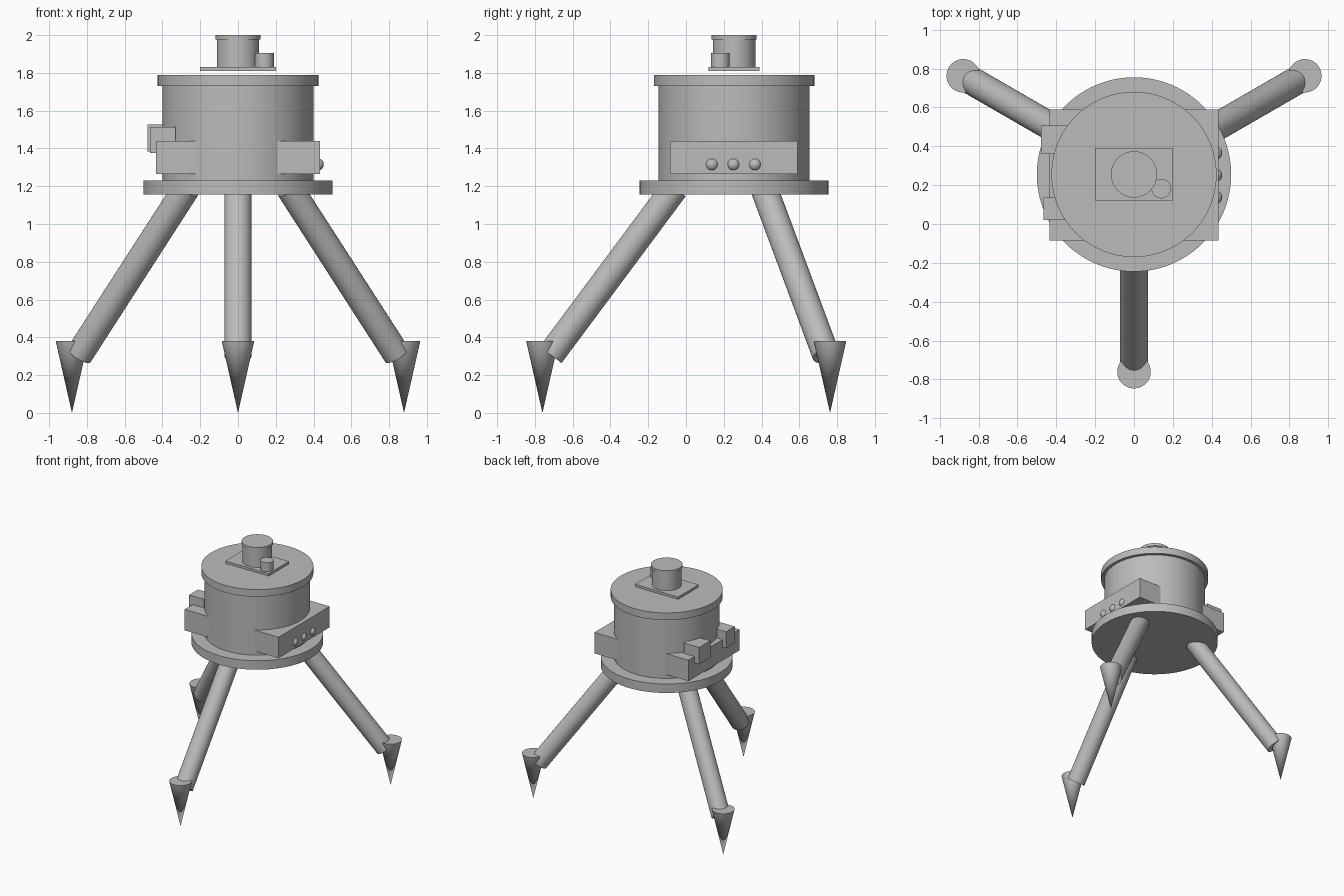
import bpy, math
from mathutils import Vector

if "Cube" in bpy.data.objects:
    bpy.data.objects.remove(bpy.data.objects["Cube"], do_unlink=True)

CY = 0.255  # body axis position along y

grey = bpy.data.materials.new("plain grey")
grey.use_nodes = True
grey.diffuse_color = (0.5, 0.5, 0.5, 1)
grey.node_tree.nodes["Principled BSDF"].inputs["Base Color"].default_value = (0.5, 0.5, 0.5, 1)


def finish(name, smooth=True):
    ob = bpy.context.object
    ob.name = name
    ob.data.materials.append(grey)
    if smooth:
        bpy.ops.object.shade_smooth_by_angle(angle=math.radians(35))
    return ob


def disc(name, x, y, r, z0, z1, sides=96):
    bpy.ops.mesh.primitive_cylinder_add(vertices=sides, radius=r, depth=z1 - z0,
                                        location=(x, y, (z0 + z1) / 2))
    return finish(name)


def box(name, lo, hi):
    lo, hi = Vector(lo), Vector(hi)
    bpy.ops.mesh.primitive_cube_add(size=1, location=(lo + hi) / 2)
    bpy.context.object.scale = hi - lo
    bpy.ops.object.transform_apply(location=False, rotation=False, scale=True)
    return finish(name, smooth=False)


def rod(name, a, b, r):
    axis = b - a
    bpy.ops.mesh.primitive_cylinder_add(vertices=48, radius=r, depth=axis.length,
                                        location=(a + b) / 2,
                                        rotation=axis.to_track_quat('Z', 'Y').to_euler())
    return finish(name)


# Drum body
disc("base_plate", 0, CY, 0.5, 1.155, 1.23)
disc("drum", 0, CY, 0.4, 1.23, 1.73)
disc("lid", 0, CY, 0.425, 1.73, 1.79)

# Instrument on top
box("top_plate", (-0.2, 0.12, 1.81), (0.2, 0.39, 1.83))
disc("turret", 0, CY, 0.112, 1.83, 1.976)
disc("turret_cap", 0, CY, 0.119, 1.976, 2.0)
disc("small_knob", 0.14, 0.182, 0.05, 1.83, 1.905, 48)

# Side boxes
box("left_side_box", (0.2, -0.085, 1.265), (0.435, 0.59, 1.44))
box("right_side_box", (-0.435, -0.085, 1.265), (-0.2, 0.59, 1.44))

# Blocks on the right box
box("rear_block", (-0.478, 0.36, 1.385), (-0.335, 0.508, 1.527))
box("front_block", (-0.466, 0.02, 1.375), (-0.33, 0.137, 1.513))

# Row of round buttons on the left box
for i in range(3):
    bpy.ops.mesh.primitive_uv_sphere_add(segments=32, ring_count=16, radius=0.034,
                                         location=(0.42, 0.137 + 0.114 * i, 1.315))
    finish(f"button_{i + 1}")

# Three legs with pointed feet
for label, angle in (("front", -90), ("back_left", 30), ("back_right", 150)):
    a = math.radians(angle)

    def at(radius, z):
        return Vector((radius * math.cos(a), CY + radius * math.sin(a), z))

    rod(label + "_leg", at(0.315, 1.19), at(0.972, 0.307), 0.0725)
    bpy.ops.mesh.primitive_cone_add(vertices=48, radius1=0, radius2=0.086, depth=0.38,
                                    location=at(1.015, 0.19))
    finish(label + "_foot")
